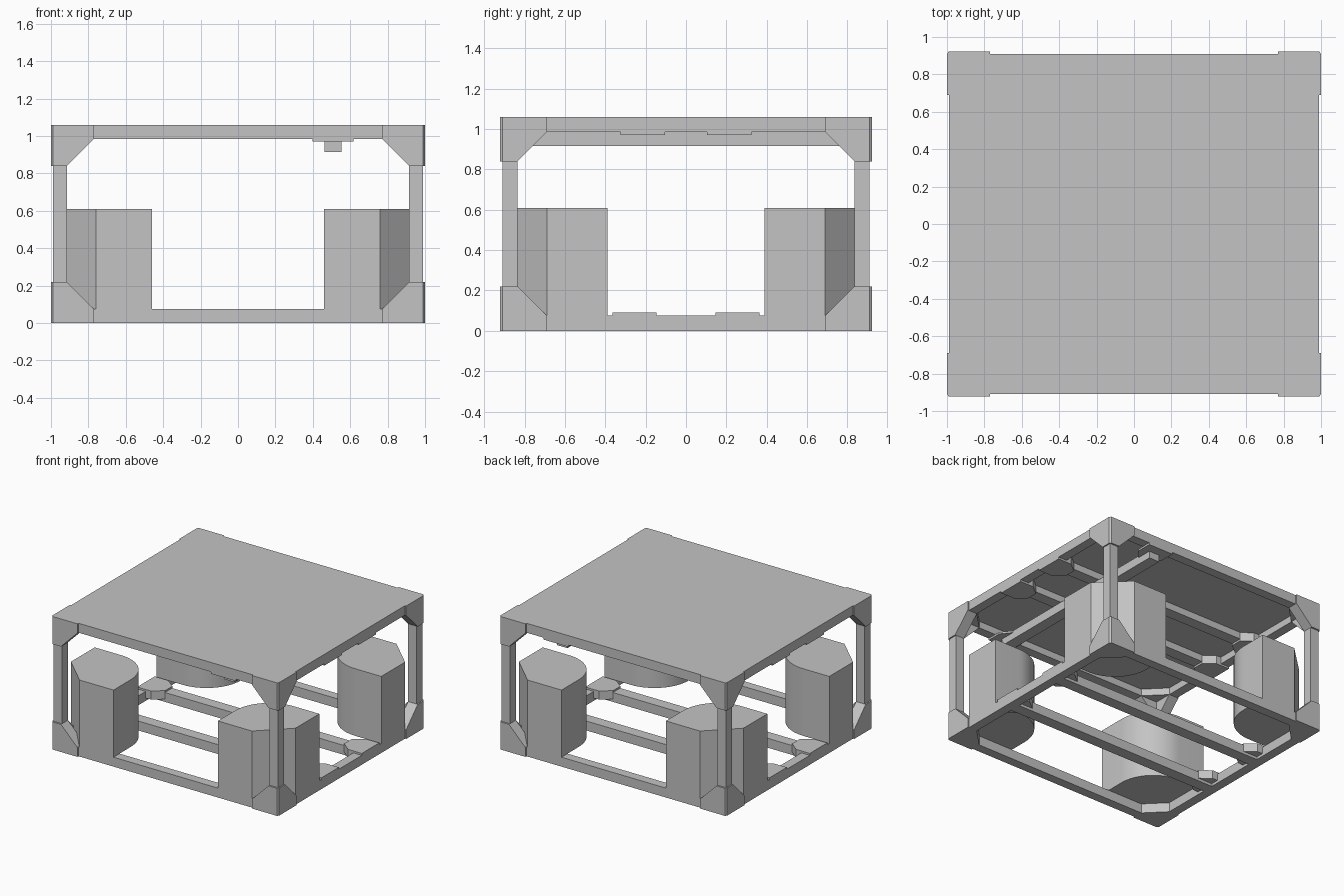
import bpy, bmesh, math

cube = bpy.data.objects.get("Cube")
if cube:
    bpy.data.objects.remove(cube)

grey = bpy.data.materials.new("plain grey")
grey.use_nodes = True
tone = (0.55, 0.55, 0.55, 1)
grey.diffuse_color = tone
grey.node_tree.nodes["Principled BSDF"].inputs["Base Color"].default_value = tone

X, Y, H = 0.99, 0.91, 1.06      # outer frame faces and height
BAR = 0.075                     # frame bar width
XI, YI = X - BAR, Y - BAR       # inner frame faces
LEG = 0.145                     # brace length
LIP = 0.013                     # bracket plate thickness
SIDES = (-1, 1)


def prism(name, outline, low, high, place=lambda a, b, c: (a, b, c)):
    """Extrude a flat outline from low to high, mapping each point with place."""
    bm = bmesh.new()
    ends = [[bm.verts.new(place(a, b, c)) for a, b in outline] for c in (low, high)]
    bm.faces.new(ends[0])
    bm.faces.new(ends[1])
    n = len(outline)
    for i in range(n):
        j = (i + 1) % n
        bm.faces.new((ends[0][i], ends[0][j], ends[1][j], ends[1][i]))
    bmesh.ops.recalc_face_normals(bm, faces=bm.faces)
    mesh = bpy.data.meshes.new(name)
    bm.to_mesh(mesh)
    bm.free()
    mesh.materials.append(grey)
    obj = bpy.data.objects.new(name, mesh)
    bpy.context.collection.objects.link(obj)
    return obj


def box(name, x, y, z):
    return prism(name, [(x[0], y[0]), (x[1], y[0]), (x[1], y[1]), (x[0], y[1])], *z)


def corner(sx, sy, flip=False):
    """Mirror into one of the eight corners."""
    return lambda x, y, z: (sx * x, sy * y, H - z if flip else z)


# Upper and lower rectangular frames
for level, z in (("lower", (0, BAR)), ("upper", (H - BAR, H))):
    for s in SIDES:
        box(level + "_long_rail", (-X, X), sorted((s * YI, s * Y)), z)
        box(level + "_side_rail", sorted((s * XI, s * X)), (-YI, YI), z)

box("top_panel", (-XI, XI), (-YI, YI), (H - 0.02, H))

# Cross beams along the width, with tee plates at their ends
HALF, WING, SHEET = 0.046, 0.11, 0.015
tee = [(X, -WING), (0.87, -WING), (0.79, -HALF), (0.79, HALF), (0.87, WING), (X, WING)]
for flip, offset, level in ((False, 0.255, "lower"), (True, 0.215, "upper")):
    for sy in SIDES:
        c = sy * offset
        z = (H - BAR, H - 0.02) if flip else (0, BAR)
        box(level + "_cross_beam", (-XI, XI), (c - HALF, c + HALF), z)
        for sx in SIDES:
            def at(x, y, z, sx=sx, c=c, flip=flip):
                return (sx * x, c + y, H - z if flip else z)
            prism(level + "_tee_plate", tee, BAR, BAR + SHEET, at)
            # wedges filling the joint beside the beam
            for s in SIDES:
                wedge = [(XI, s * HALF), (0.79, s * HALF), (0.87, s * WING), (XI, s * WING)]
                prism(level + "_joint_wedge", wedge, 0.022, BAR, at)

# Single hanging beam along the depth, off to one side
HX = 0.508
box("hanging_beam", (HX - HALF, HX + HALF), (-YI, YI), (H - 0.145, H - BAR))
for s in SIDES:
    plate = [(a, b - 0.08) for b, a in tee]
    prism("hanging_beam_plate", plate, BAR, BAR + SHEET,
          lambda x, y, z, s=s: (HX + x, s * y, H - z))

# Storage pod outline: square outside, cut at the post, rounded inside
PX, PY = 0.76, 0.69
RAD = 0.3
pod = [(PX - RAD, Y), (PX, Y), (X, PY), (X, PY - RAD)]
for i in range(17):
    t = math.pi / 2 * i / 16
    pod.append((PX - RAD * math.sin(t), PY - RAD * math.cos(t)))

# Outlines for the corner bracket parts
front_plate = [(0.77, 0), (X, 0), (X, 0.22), (XI, 0.22), (0.77, BAR)]
side_plate = [(PY, 0), (Y, 0), (Y, 0.22), (YI, 0.22), (PY, BAR)]
edge_strip = [(X, Y), (X + 0.01, Y), (X, Y + LIP)]
floor_brace = [(XI, YI), (XI - LEG, YI), (XI, YI - LEG)]
front_brace = [(XI, BAR), (XI - LEG, BAR), (XI, BAR + LEG)]
side_brace = [(YI, BAR), (YI - LEG, BAR), (YI, BAR + LEG)]

for sx in SIDES:
    for sy in SIDES:
        lower = corner(sx, sy)
        box("corner_post", sorted((sx * XI, sx * X)), sorted((sy * YI, sy * Y)), (BAR, H - BAR))
        pod_obj = prism("corner_pod", pod, BAR, 0.61, lower)
        bpy.ops.object.select_all(action="DESELECT")
        pod_obj.select_set(True)
        bpy.context.view_layer.objects.active = pod_obj
        bpy.ops.object.shade_smooth_by_angle(angle=math.radians(20))

        # Three-way bracket at the foot and head of each post
        for flip in (False, True):
            m = corner(sx, sy, flip)
            facing = lambda x, z, y: m(x, y, z)
            sideways = lambda y, z, x: m(x, y, z)
            prism("bracket_front_plate", front_plate, Y, Y + LIP, facing)
            prism("bracket_side_plate", side_plate, X, X + 0.01, sideways)
            prism("bracket_edge", edge_strip, 0, 0.22, m)
            prism("bracket_flat_brace", floor_brace, 0, BAR, m)
            prism("bracket_front_brace", front_brace, YI, Y, facing)
            prism("bracket_side_brace", side_brace, XI, X, sideways)
